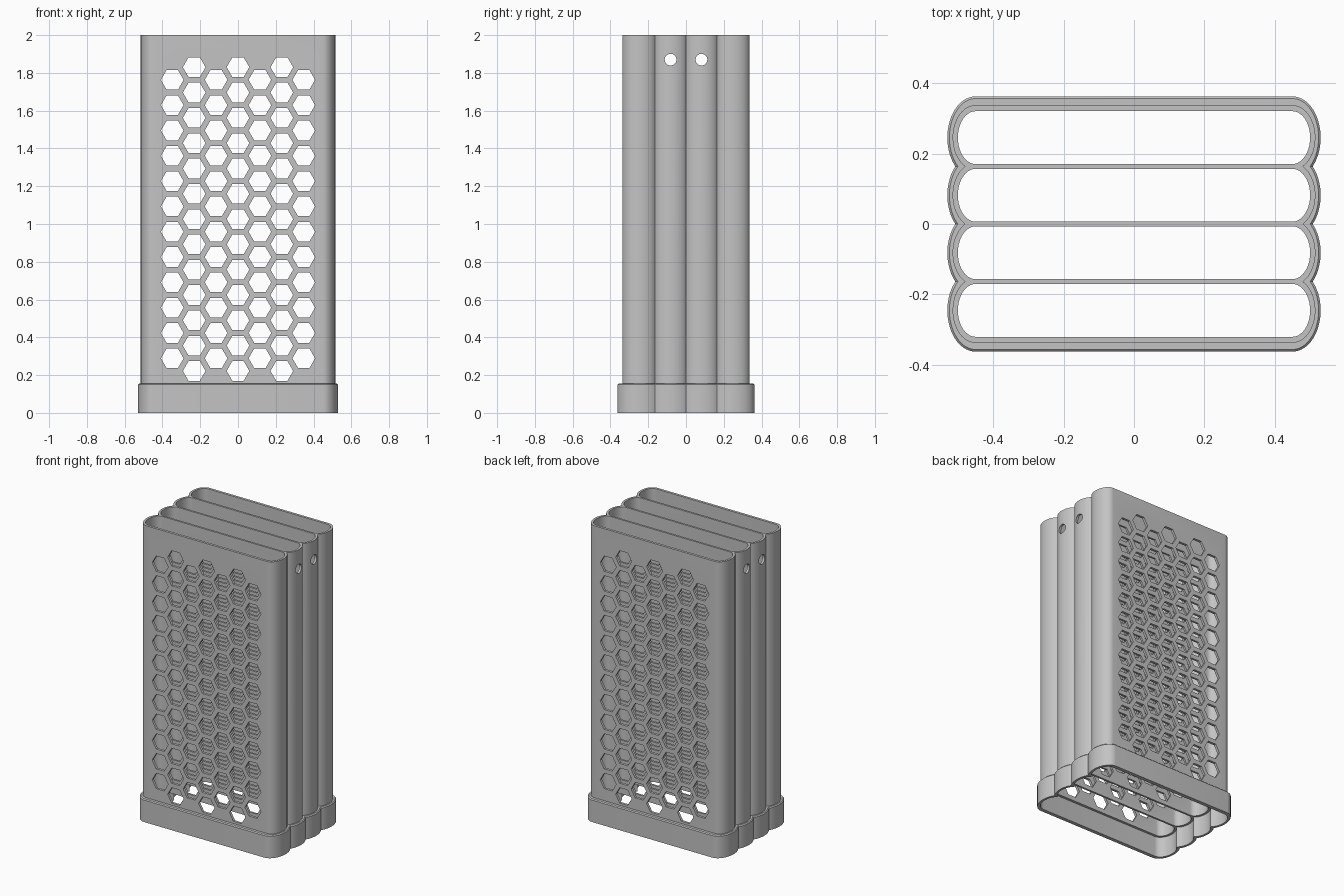
import bpy
import bmesh
import math

if "Cube" in bpy.data.objects:
    bpy.data.objects.remove(bpy.data.objects["Cube"], do_unlink=True)

PITCH = 0.1635                                   # spacing of the four cells
CELLS = [(i - 1.5) * PITCH for i in range(4)]
FLAT = 0.45                                      # half length of the straight walls
HEIGHT, BASE_TOP, SOCKET = 2.0, 0.155, 0.14

grey = bpy.data.materials.new("plain grey")
grey.use_nodes = True
grey.diffuse_color = (0.55, 0.55, 0.55, 1)
grey.node_tree.nodes["Principled BSDF"].inputs["Base Color"].default_value = (0.55, 0.55, 0.55, 1)


def outline(cells, a, b, steps=20):
    """Scalloped outline around a row of cells with elliptical ends."""
    lim = math.asin(min(1, PITCH / 2 / b))
    side = []
    for i, c in enumerate(cells):
        t0 = -math.pi / 2 if i == 0 else -lim
        t1 = math.pi / 2 if i == len(cells) - 1 else lim
        for k in range(0 if i == 0 else 1, steps + 1):
            t = t0 + (t1 - t0) * k / steps
            side.append((FLAT + a * math.cos(t), c + b * math.sin(t)))
    return side + [(-x, y) for x, y in reversed(side)]


def loft(bm, rings):
    """Closed solid through matching rings of 3D points."""
    loops = [[bm.verts.new(p) for p in ring] for ring in rings]
    n = len(loops[0])
    for low, high in zip(loops, loops[1:]):
        for i in range(n):
            j = (i + 1) % n
            bm.faces.new((low[i], low[j], high[j], high[i]))
    bm.faces.new(list(reversed(loops[0])))
    bm.faces.new(loops[-1])


def level(points, z):
    return [(x, y, z) for x, y in points]


def make(name, solids):
    bm = bmesh.new()
    for rings in solids:
        loft(bm, rings)
    bmesh.ops.recalc_face_normals(bm, faces=bm.faces)
    mesh = bpy.data.meshes.new(name)
    bm.to_mesh(mesh)
    bm.free()
    mesh.materials.append(grey)
    obj = bpy.data.objects.new(name, mesh)
    bpy.context.collection.objects.link(obj)
    return obj


def cut(obj, cutter):
    """Subtract the cutter, then discard it."""
    cutter.hide_render = True
    mod = obj.modifiers.new("cut", "BOOLEAN")
    mod.operation, mod.solver, mod.object = "DIFFERENCE", "EXACT", cutter
    bpy.context.view_layer.objects.active = obj
    bpy.ops.object.modifier_apply(modifier=mod.name)
    bpy.data.objects.remove(cutter, do_unlink=True)


def circle(radius, sides):
    return [(radius * math.cos(math.tau * k / sides), radius * math.sin(math.tau * k / sides))
            for k in range(sides)]


# Body: four merged sleeves with thin dividers, open at both ends
body_line = outline(CELLS, 0.065, 0.092)
body = make("sleeve_body", [[level(body_line, SOCKET), level(body_line, HEIGHT)]])
cut(body, make("cell_cutter", [[level(outline([c], 0.05, 0.075), z) for z in (0, HEIGHT + 0.1)]
                               for c in CELLS]))

# Honeycomb holes through every wall and divider
hexes = []
for col in range(-3, 4):
    rows, bottom = (12, 0.289) if col % 2 else (13, 0.222)
    for row in range(rows):
        cx, cz = col * 0.116, bottom + row * 0.134
        hexes.append([[(cx + u, y, cz + v) for u, v in circle(0.06, 6)] for y in (-0.5, 0.5)])
cut(body, make("hex_cutter", hexes))

# Round holes through the ends of the two middle cells
cut(body, make("round_cutter", [[[(x, c + u, 1.87 + v) for u, v in circle(0.031, 32)]
                                 for x in (-0.7, 0.7)] for c in CELLS[1:3]]))

# Base collar with an eased top edge and a socket underneath
wide = outline(CELLS, 0.08, 0.117)
eased = outline(CELLS, 0.074, 0.111)
collar = make("base_collar", [[level(wide, 0), level(wide, BASE_TOP - 0.006), level(eased, BASE_TOP)]])
cut(collar, make("socket_cutter", [[level(body_line, -0.1), level(body_line, 0.3)]]))

for obj in (body, collar):
    bpy.ops.object.select_all(action="DESELECT")
    obj.select_set(True)
    bpy.context.view_layer.objects.active = obj
    bpy.ops.object.shade_smooth_by_angle(angle=math.radians(30))
